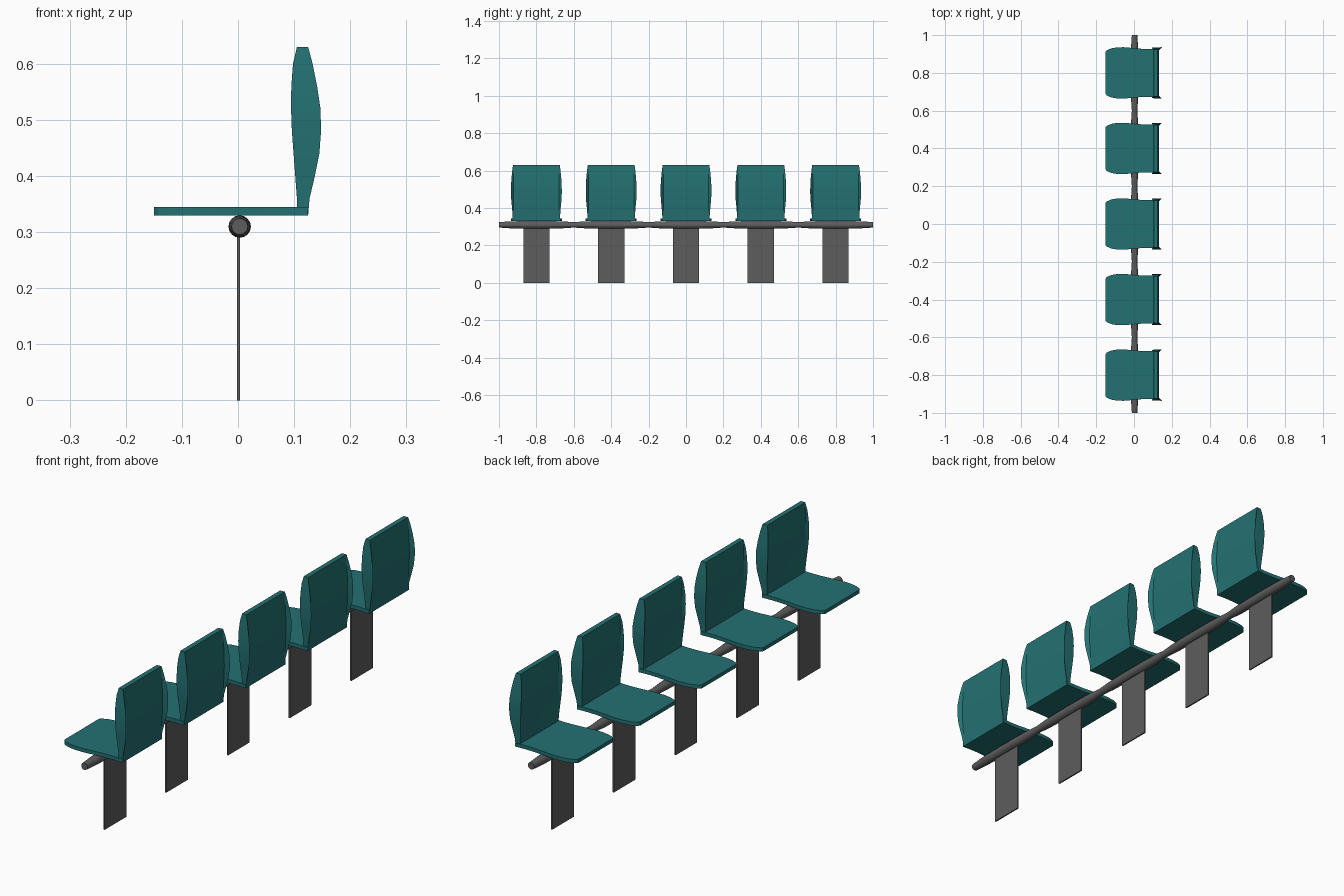
import bpy, bmesh, math

if "Cube" in bpy.data.objects:
    bpy.data.objects.remove(bpy.data.objects["Cube"])


def material(name, color):
    m = bpy.data.materials.new(name)
    m.diffuse_color = color
    m.use_nodes = True
    m.node_tree.nodes["Principled BSDF"].inputs["Base Color"].default_value = m.diffuse_color
    return m


teal = material("teal_plastic", (0.017, 0.165, 0.17, 1))
dark = material("dark_metal", (0.11, 0.11, 0.11, 1))


def loft(name, rings, mat):
    """Closed solid through a list of equal-length point rings."""
    n = len(rings[0])
    bm = bmesh.new()
    vs = [[bm.verts.new(p) for p in r] for r in rings]
    for a, b in zip(vs, vs[1:]):
        for i in range(n):
            j = (i + 1) % n
            bm.faces.new((a[i], a[j], b[j], b[i]))
    bm.faces.new(vs[0][::-1])
    bm.faces.new(vs[-1])
    bmesh.ops.recalc_face_normals(bm, faces=bm.faces)
    me = bpy.data.meshes.new(name)
    bm.to_mesh(me)
    bm.free()
    me.shade_smooth()
    me.set_sharp_from_angle(angle=math.radians(22))
    me.materials.append(mat)
    ob = bpy.data.objects.new(name, me)
    bpy.context.collection.objects.link(ob)
    return ob


# seat outline: (x, half width), front to back
SEAT = [(-.15, .112), (-.143, .12), (-.12, .13), (-.09, .135), (-.055, .136),
        (-.01, .132), (.04, .1275), (.08, .1265), (.125, .129)]
# backrest rows: (z, front x, back x, outer half width)
BACK = [(.33, .105, .125, .126), (.36, .105, .1275, .127), (.40, .102, .137, .130),
        (.44, .099, .145, .134), (.48, .096, .148, .136), (.52, .0945, .147, .1355),
        (.56, .095, .141, .133), (.60, .098, .133, .129), (.63, .105, .125, .125)]


def seat(y):
    outline = [(x, w) for x, w in SEAT] + [(x, -w) for x, w in reversed(SEAT)]
    rings = [[(x, y + w, z) for x, w in outline] for z in (.33, .345)]
    return loft("seat", rings, teal)


def backrest(y):
    rings = []
    for z, xf, xb, w in BACK:
        # thin central panel recessed between flared side rims
        inner = .121
        f = .105 + (xf - .105) * .25
        b = .125 + (xb - .125) * .35
        half = [(f, -inner), (xf, -w + .002), (xb, -w), (b, -inner)]
        ring = half + [(px, -py) for px, py in reversed(half)]
        rings.append([(px, y + py, z) for px, py in ring])
    return loft("backrest", rings, teal)


def leg(y):
    rings = [[(-.002, y - .07, z), (.004, y - .07, z), (.004, y + .07, z), (-.002, y + .07, z)]
             for z in (0, .31)]
    return loft("leg_plate", rings, dark)


centres = [-.8, -.4, 0, .4, .8]
for cy in centres:
    seat(cy)
    backrest(cy)
    leg(cy)

# support beam, swelling under every seat and pinched between them
stations = [(-1, .0145)]
for cy in centres:
    stations += [(cy - .14, .0185), (cy - .07, .02), (cy + .07, .02),
                 (cy + .14, .0185), (cy + .2, .0145)]
N = 16
beam = [[(.003 + r * math.sin(2 * math.pi * i / N), y, .31 + r * math.cos(2 * math.pi * i / N))
         for i in range(N)] for y, r in stations]
loft("support_beam", beam, dark)
